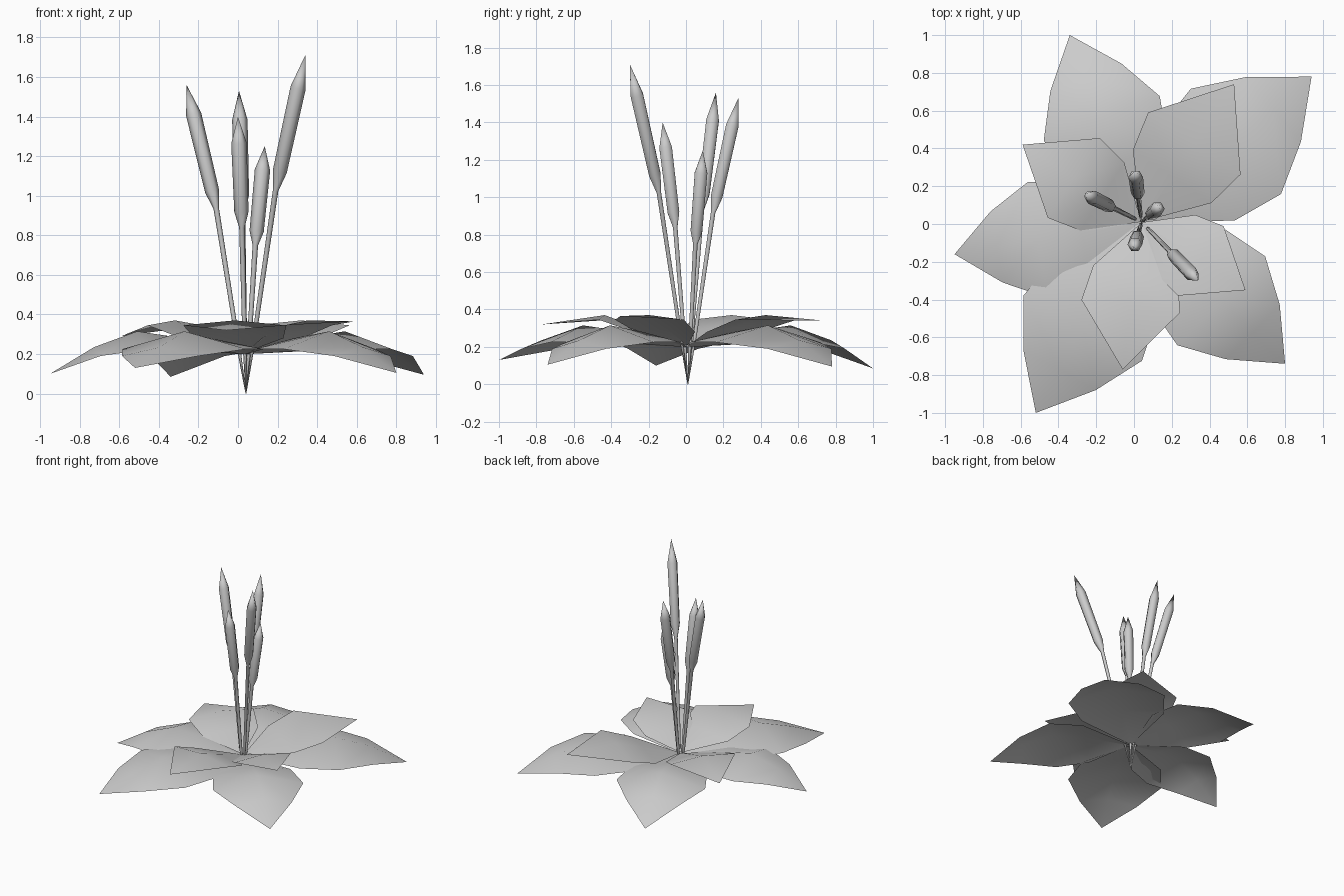
import bpy, bmesh, math
from mathutils import Vector

cube = bpy.data.objects.get("Cube")
if cube:
    bpy.data.objects.remove(cube, do_unlink=True)

mat = bpy.data.materials.new("light_grey")
mat.use_nodes = True
grey = (0.6, 0.6, 0.6, 1)
mat.diffuse_color = grey
mat.node_tree.nodes["Principled BSDF"].inputs["Base Color"].default_value = grey

CROWN = Vector((0.04, 0.01, 0.2))
ROOT = Vector((0.04, 0.01, 0.0))


def finish(bm, name):
    bmesh.ops.recalc_face_normals(bm, faces=bm.faces)
    mesh = bpy.data.meshes.new(name)
    bm.to_mesh(mesh)
    bm.free()
    obj = bpy.data.objects.new(name, mesh)
    bpy.context.collection.objects.link(obj)
    mesh.materials.append(mat)
    mesh.shade_smooth()
    return obj


def leaf(name, tip, rows):
    """Folded leaf; rows are (share of length, half width share, ridge z, edge z)."""
    tip = Vector(tip)
    axis = Vector((tip.x - CROWN.x, tip.y - CROWN.y, 0))
    side = Vector((-axis.y, axis.x, 0))
    bm = bmesh.new()
    grid = []
    for t, w, ridge, edge in rows:
        p = CROWN + axis * t
        row = []
        for s in (-1, 0, 1):
            v = p + side * (w * s)
            v.z = edge if s else ridge
            row.append(bm.verts.new(v))
        grid.append(row)
    point = bm.verts.new(tip)
    for a, b in zip(grid, grid[1:]):
        for i in (0, 1):
            bm.faces.new((a[i], a[i + 1], b[i + 1], b[i]))
    for i in (0, 1):
        bm.faces.new((grid[-1][i], grid[-1][i + 1], point))
    # upper side faces up
    obj = finish(bm, name)
    if sum(f.normal.z for f in obj.data.polygons) < 0:
        obj.data.flip_normals()


def stalk(name, tip, sides=6):
    """Thin bent stem that swells into a pointed seed head."""
    tip = Vector(tip)
    span = tip - ROOT
    neck = ROOT + Vector((span.x * 0.5, span.y * 0.5, span.z * 0.6))
    head = tip - neck
    rings = [(ROOT, 0.002), (ROOT.lerp(neck, 0.3), 0.011), (neck, 0.014),
             (neck + head * 0.14, 0.036), (neck + head * 0.76, 0.039)]
    rot = Vector((0, 0, 1)).rotation_difference(head.normalized())
    bm = bmesh.new()
    loops = []
    for centre, r in rings:
        loops.append([bm.verts.new(centre + rot @ Vector((
            r * math.cos(math.tau * k / sides),
            r * math.sin(math.tau * k / sides), 0))) for k in range(sides)])
    point = bm.verts.new(tip)
    for k in range(sides):
        n = (k + 1) % sides
        for a, b in zip(loops, loops[1:]):
            bm.faces.new((a[k], a[n], b[n], b[k]))
        bm.faces.new((loops[-1][k], loops[-1][n], point))
    bm.faces.new(loops[0])
    finish(bm, name)


# Outer leaves arch up and droop at the tip
outer_rows = [(0.01, 0.006, 0.2, 0.2), (0.32, 0.265, 0.28, 0.225),
              (0.555, 0.31, 0.315, 0.225), (0.775, 0.19, 0.235, 0.19)]
outer_tips = [(-0.34, 1.0, 0.085), (0.94, 0.78, 0.095), (0.8, -0.74, 0.105),
              (-0.52, -1.0, 0.13), (-0.95, -0.16, 0.1)]
for i, tip in enumerate(outer_tips):
    leaf(f"outer_leaf_{i + 1}", tip, outer_rows)

# Inner leaves are shorter and held higher
inner_rows = [(0.01, 0.006, 0.21, 0.21), (0.33, 0.285, 0.3, 0.28),
              (0.57, 0.335, 0.37, 0.345)]
inner_tips = [(0.53, 0.74, 0.34), (-0.59, 0.42, 0.29),
              (0.59, -0.35, 0.365), (-0.06, -0.77, 0.32)]
for i, tip in enumerate(inner_tips):
    leaf(f"inner_leaf_{i + 1}", tip, inner_rows)

# Seed stalks
stalk_tips = [(0.34, -0.3, 1.71), (-0.26, 0.16, 1.56), (0.005, 0.28, 1.53),
              (0.0, -0.125, 1.4), (0.135, 0.09, 1.25)]
for i, tip in enumerate(stalk_tips):
    stalk(f"stalk_{i + 1}", tip)
